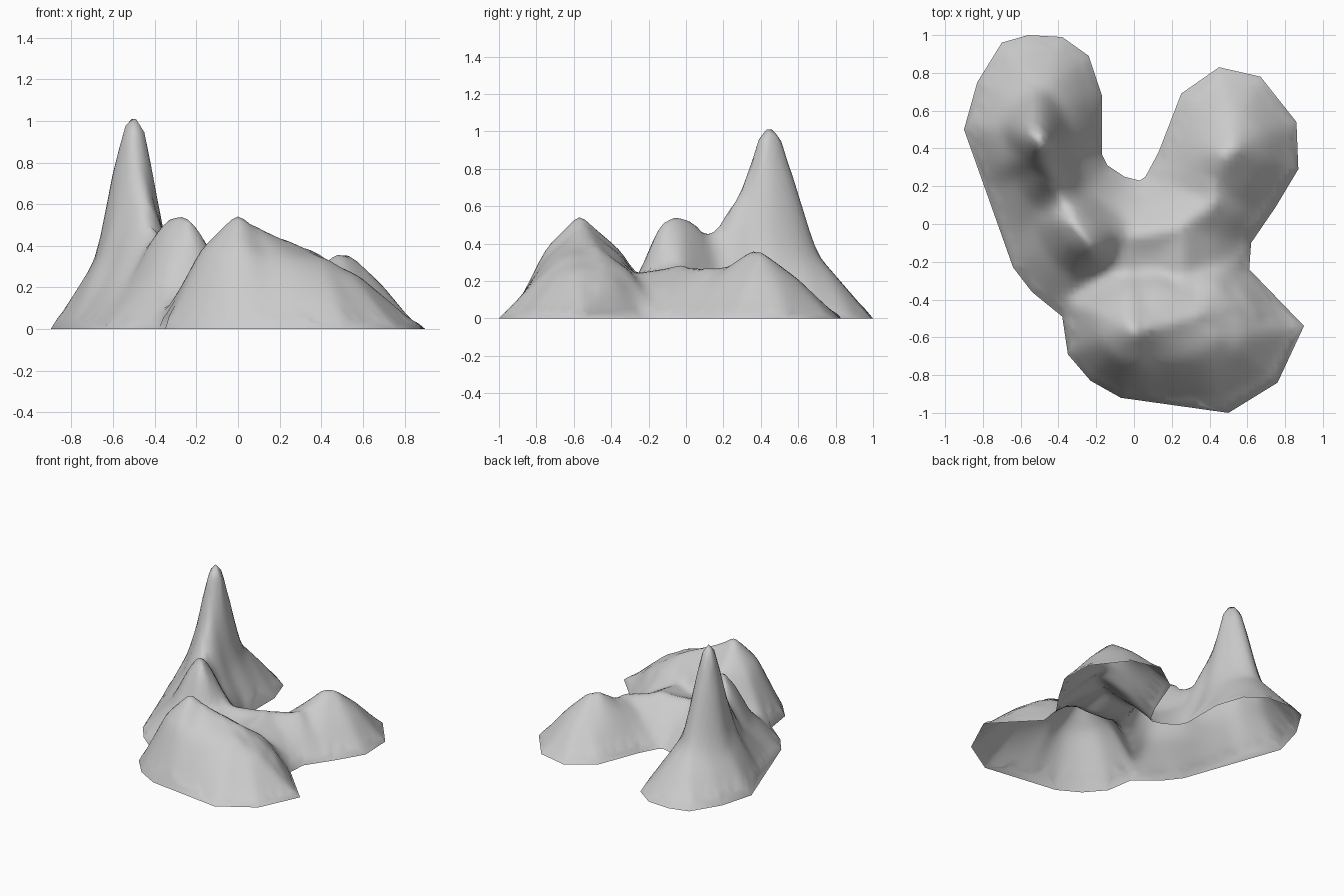
import bpy
import bmesh
from mathutils import Vector
from mathutils.geometry import delaunay_2d_cdt, intersect_point_line

if "Cube" in bpy.data.objects:
    bpy.data.objects.remove(bpy.data.objects["Cube"], do_unlink=True)

# Ground outline of the three joined hills, counter-clockwise
OUTLINE = [Vector(p) for p in [
    (-.38, -.49), (-.35, -.69), (-.23, -.83), (-.07, -.92), (.5, -1),
    (.76, -.84), (.9, -.54), (.61, -.24), (.62, -.1), (.75, .09),
    (.87, .29), (.86, .54), (.67, .78), (.45, .83), (.25, .69),
    (.13, .38), (.06, .25), (.03, .23), (-.05, .25), (-.14, .31),
    (-.17, .37), (-.17, .68), (-.24, .89), (-.38, .99), (-.56, 1),
    (-.7, .96), (-.83, .75), (-.9, .5), (-.64, -.23), (-.54, -.36)]]

# Each hill: crest line (x, y, height), slope profile from rim to crest,
# and optional foot lines (point, inward direction) where it meets a neighbour
HILLS = {
    "tall_peak": dict(
        crest=[(-.51, .46, 1.01), (-.49, .43, 1.01)],
        slope=[(0, 0), (.4, .2), (.55, .35), (.76, .79), (.89, .96), (1, 1)],
        feet=[]),
    "middle_hump": dict(
        crest=[(-.22, -.12, .53), (-.27, -.06, .56), (-.33, .02, .54),
               (-.37, .1, .46), (-.42, .22, .5), (-.45, .3, .69),
               (-.48, .38, .9)],
        slope=[(0, 0), (.5, .4), (.8, .83), (1, 1)],
        feet=[((-.1, -.35), (-.5, .86))]),
    "front_hill": dict(
        crest=[(0, -.57, .57), (.09, -.55, .5), (.35, -.48, .39),
               (.5, -.45, .29), (.68, -.48, .11)],
        slope=[(0, 0), (.5, .66), (.8, .86), (1, 1)],
        feet=[((0, -.12), (0, -1)), ((0, 0), (.7, -.7))]),
    "back_arm": dict(
        crest=[(-.1, -.08, .28), (.2, -.03, .29), (.42, .1, .28),
               (.43, .22, .28), (.48, .36, .38), (.53, .4, .37)],
        slope=[(0, 0), (.5, .56), (1, 1)],
        feet=[]),
    "right_saddle": dict(
        crest=[(.25, -.03, .29), (.25, -.33, .24)],
        slope=[(0, 0), (.5, .6), (1, 1)],
        feet=[]),
    "left_saddle": dict(
        crest=[(-.05, -.06, .28), (-.05, -.27, .24)],
        slope=[(0, 0), (.5, .6), (1, 1)],
        feet=[]),
}


def nearest(p, a, b):
    """Closest point on segment a-b and its fraction along the segment."""
    point, fraction = intersect_point_line(p, a, b)
    fraction = min(max(fraction, 0), 1)
    return a.lerp(b, fraction), fraction


def rim_distance(p):
    pairs = zip(OUTLINE, OUTLINE[1:] + OUTLINE[:1])
    return min((p - nearest(p, a, b)[0].to_2d()).length for a, b in pairs)


def is_inside(p):
    inside = False
    for a, b in zip(OUTLINE, OUTLINE[1:] + OUTLINE[:1]):
        if (a.y > p.y) != (b.y > p.y):
            if p.x < a.x + (p.y - a.y) * (b.x - a.x) / (b.y - a.y):
                inside = not inside
    return inside


def sample(profile, t):
    for (t0, v0), (t1, v1) in zip(profile, profile[1:]):
        if t <= t1:
            return v0 + (v1 - v0) * (t - t0) / (t1 - t0)
    return profile[-1][1]


def height(p):
    """Highest of all hill slopes at ground point p."""
    rim = rim_distance(p)
    best = 0
    for hill in HILLS.values():
        foot = rim
        for origin, inward in hill["feet"]:
            foot = min(foot, (p - Vector(origin)).dot(Vector(inward)))
        if foot <= 0:
            continue
        crest = hill["crest"]
        for start, end in zip(crest, crest[1:]):
            a, b = Vector(start[:2]), Vector(end[:2])
            close, fraction = nearest(p, a, b)
            top = start[2] + (end[2] - start[2]) * fraction
            away = (p - close.to_2d()).length
            best = max(best, top * sample(hill["slope"], foot / (foot + away)))
    return best


# Ground points: outline, crest points and an even grid inside
PITCH = .03
STEPS = 34
points = list(OUTLINE)
crests = [Vector(c[:2]) for hill in HILLS.values() for c in hill["crest"]]
points += crests
for row in range(-STEPS, STEPS):
    for column in range(-STEPS, STEPS):
        p = Vector((column * PITCH, row * PITCH))
        if is_inside(p) and rim_distance(p) > PITCH / 2:
            if min((p - c).length for c in crests) > PITCH / 2:
                points.append(p)

count = len(OUTLINE)
rim_edges = [(i, (i + 1) % count) for i in range(count)]
flat_points, _, triangles, *_ = delaunay_2d_cdt(points, rim_edges, [], 1, 1e-5)

# Raise the ground sheet into the hills, open underneath
bm = bmesh.new()
verts = [bm.verts.new((p.x, p.y, 0)) for p in flat_points]
for triangle in triangles:
    bm.faces.new([verts[i] for i in triangle])
bm.normal_update()
bmesh.ops.reverse_faces(bm, faces=[f for f in bm.faces if f.normal.z < 0])
for v in bm.verts:
    if not v.is_boundary:
        v.co.z = height(v.co.to_2d())

# Soften the creases where slopes meet, keeping the tall summit
inner = [v for v in bm.verts if not v.is_boundary and v.co.z < .9]
for strength in (.5, .4):
    bmesh.ops.smooth_vert(bm, verts=inner, factor=strength, use_axis_z=True)

mesh = bpy.data.meshes.new("mountain_range")
bm.to_mesh(mesh)
bm.free()
for polygon in mesh.polygons:
    polygon.use_smooth = True

# Single plain stone colour
stone = bpy.data.materials.new("stone_grey")
stone.use_nodes = True
grey = (.6, .6, .6, 1)
stone.diffuse_color = grey
for node in stone.node_tree.nodes:
    if node.type == "BSDF_PRINCIPLED":
        node.inputs["Base Color"].default_value = grey
mesh.materials.append(stone)

mountain_range = bpy.data.objects.new("mountain_range", mesh)
bpy.context.collection.objects.link(mountain_range)
